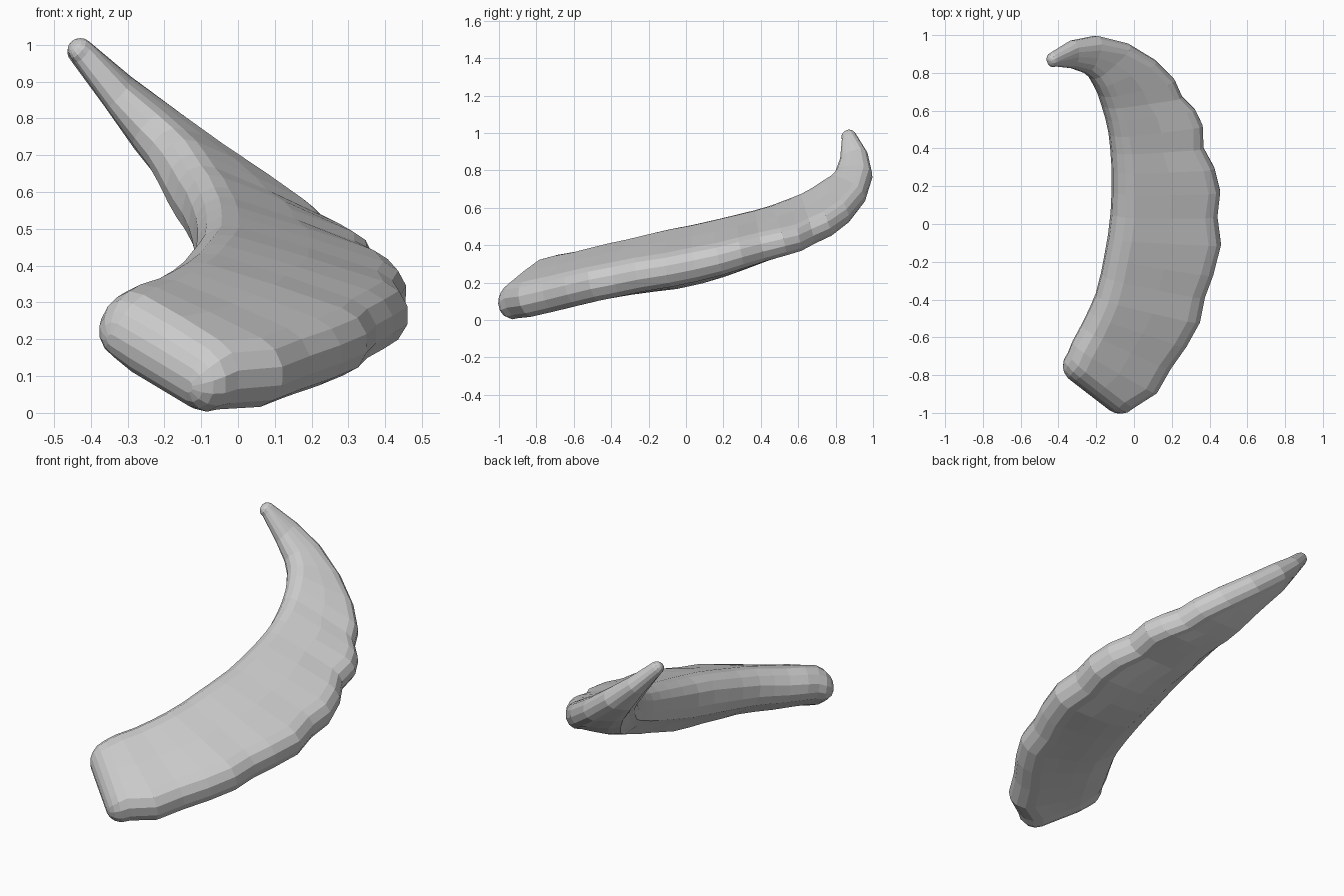
import bpy, bmesh, math
from mathutils import Vector

if "Cube" in bpy.data.objects:
    bpy.data.objects.remove(bpy.data.objects["Cube"])

# Cross-sections along the curved slab: inner edge point, outer edge point
SECTIONS = [
    (-.35, -.69, .275, 0, -.96, .065),
    (-.325, -.63, .29, .12, -.885, .075),
    (-.275, -.54, .305, .195, -.755, .105),
    (-.235, -.46, .325, .28, -.635, .135),
    (-.20, -.38, .345, .35, -.51, .165),
    (-.17, -.27, .37, .375, -.38, .19),
    (-.15, -.17, .395, .42, -.26, .215),
    (-.13, -.07, .42, .46, -.10, .24),
    (-.115, .05, .445, .44, .05, .27),
    (-.11, .17, .475, .455, .18, .30),
    (-.11, .28, .505, .425, .30, .335),
    (-.115, .38, .535, .365, .41, .365),
    (-.125, .47, .565, .36, .53, .395),
    (-.14, .55, .60, .32, .61, .415),
    (-.16, .62, .63, .25, .68, .45),
    (-.18, .68, .665, .21, .77, .49),
    (-.205, .73, .705, .11, .87, .56),
    (-.23, .77, .735, -.03, .955, .66),
    (-.265, .80, .77, -.19, .995, .785),
    (-.335, .825, .845, -.32, .97, .895),
    (-.425, .835, .96, -.43, .905, 1.0),
]
THICK = [(0, .20), (4, .195), (8, .19), (12, .155), (16, .14), (18, .125), (20, .072)]
ARC = 7  # points on each rounded rim


def thickness(i):
    for (a, ta), (b, tb) in zip(THICK, THICK[1:]):
        if i <= b:
            return ta + (tb - ta) * (i - a) / (b - a)


def ring(inner, outer, tangent, r, belly, shrink=0.0, height=None):
    """Oval loop with a flat top, rounded rims and an underside deeper at the inner side."""
    across = outer - inner
    width = across.length
    across.normalize()
    up = across.cross(tangent).normalized()
    if up.z < 0:
        up = -up
    centre = (inner + outer) / 2
    r = min(r, width / 2)
    half = width / 2 - r
    h = r if height is None else height
    e = max(r - shrink, .004)
    pts = []
    # outer rim, bottom to top
    for k in range(ARC):
        a = math.pi * (k / (ARC - 1) - .5)
        pts.append(centre + across * (half + e * math.cos(a)) + up * h * math.sin(a))
    pts.append(centre + up * h * 1.03)
    # inner rim, top to bottom, deeper below in the middle of the slab
    for k in range(ARC):
        a = math.pi * (.5 - k / (ARC - 1))
        low = .85 + .65 * belly if a < 0 else 1
        pts.append(centre - across * (half + e * math.cos(a)) + up * h * low * math.sin(a))
    # underside bulge
    for u, d in ((-.5, 1.0), (.05, .8), (.55, .4)):
        pts.append(centre + across * half * u - up * h * (1 + d * belly))
    return pts


inner = [Vector(s[:3]) for s in SECTIONS]
outer = [Vector(s[3:]) for s in SECTIONS]
mid = [(a + b) / 2 for a, b in zip(inner, outer)]
n = len(mid)
tang = [(mid[min(i + 1, n - 1)] - mid[max(i - 1, 0)]).normalized() for i in range(n)]


def belly(i):
    return max(0, min(1, i / 7, (19 - i) / 4))


def cap(i, sign, drop):
    """Rounded end rings, ordered away from the slab."""
    r = thickness(i) / 2
    across = (outer[i] - inner[i]).normalized()
    out = (tang[i] - across * tang[i].dot(across)).normalized() * sign
    loops = []
    for deg in (25, 45, 62, 80):
        a = math.radians(deg)
        shift = out * r * math.sin(a) - Vector((0, 0, drop * math.sin(a)))
        loops.append(ring(inner[i] + shift, outer[i] + shift, tang[i], r, belly(i),
                          r * (1 - math.cos(a)), r * math.cos(a)))
    return loops


rings = cap(0, -1, .02)[::-1]
rings += [ring(inner[i], outer[i], tang[i], thickness(i) / 2, belly(i)) for i in range(n)]
rings += cap(n - 1, 1, 0)

# Skin the rings into one closed body
bm = bmesh.new()
loops = [[bm.verts.new(p) for p in pts] for pts in rings]
for a, b in zip(loops, loops[1:]):
    for k in range(len(a)):
        j = (k + 1) % len(a)
        bm.faces.new((a[k], a[j], b[j], b[k]))
bm.faces.new(loops[0][::-1])
bm.faces.new(loops[-1])
bmesh.ops.recalc_face_normals(bm, faces=bm.faces)
mesh = bpy.data.meshes.new("curved_body")
bm.to_mesh(mesh)
bm.free()
body = bpy.data.objects.new("curved_body", mesh)
bpy.context.collection.objects.link(body)

grey = bpy.data.materials.new("light grey")
grey.diffuse_color = (.6, .6, .6, 1)
grey.use_nodes = True
grey.node_tree.nodes["Principled BSDF"].inputs["Base Color"].default_value = grey.diffuse_color
mesh.materials.append(grey)
